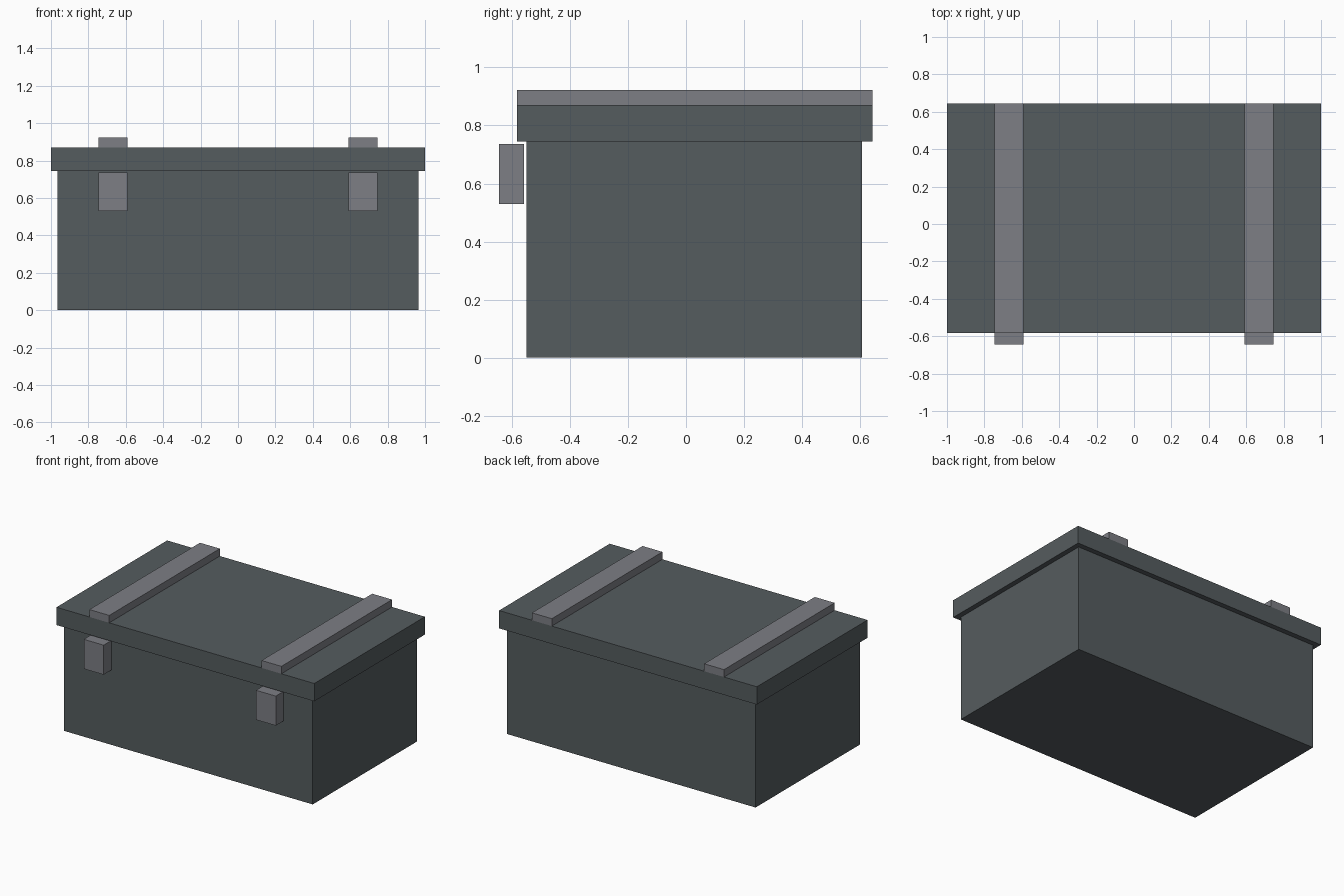
import bpy
import bmesh
from mathutils import Vector

default = bpy.data.objects.get("Cube")
if default:
    bpy.data.objects.remove(default, do_unlink=True)


def make_material(name, rgb):
    mat = bpy.data.materials.new(name)
    mat.use_nodes = True
    color = (*rgb, 1.0)
    mat.diffuse_color = color
    bsdf = next(n for n in mat.node_tree.nodes if n.type == "BSDF_PRINCIPLED")
    bsdf.inputs["Base Color"].default_value = color
    bsdf.inputs["Roughness"].default_value = 0.8
    return mat


def make_box(name, low, high, mat):
    """Flat-sided box between two opposite corners."""
    low, high = Vector(low), Vector(high)
    bm = bmesh.new()
    bmesh.ops.create_cube(bm, size=1)
    bmesh.ops.scale(bm, vec=high - low, verts=bm.verts)
    mesh = bpy.data.meshes.new(name)
    bm.to_mesh(mesh)
    bm.free()
    mesh.materials.append(mat)
    obj = bpy.data.objects.new(name, mesh)
    obj.location = (low + high) / 2
    bpy.context.collection.objects.link(obj)
    return obj


slate = make_material("slate grey", (0.091, 0.107, 0.114))
steel = make_material("light steel grey", (0.205, 0.210, 0.232))

# Chest body and overhanging lid
make_box("chest_body", (-0.965, -0.55, 0), (0.965, 0.607, 0.75), slate)
make_box("lid", (-1, -0.583, 0.745), (1, 0.643, 0.87), slate)

# A strap across the lid and a clasp in front of the body on each side
for side, x in (("right", -0.668), ("left", 0.668)):
    x0, x1 = x - 0.077, x + 0.077
    make_box(f"{side}_strap", (x0, -0.583, 0.869), (x1, 0.643, 0.922), steel)
    make_box(f"{side}_clasp", (x0, -0.645, 0.53), (x1, -0.558, 0.737), steel)
